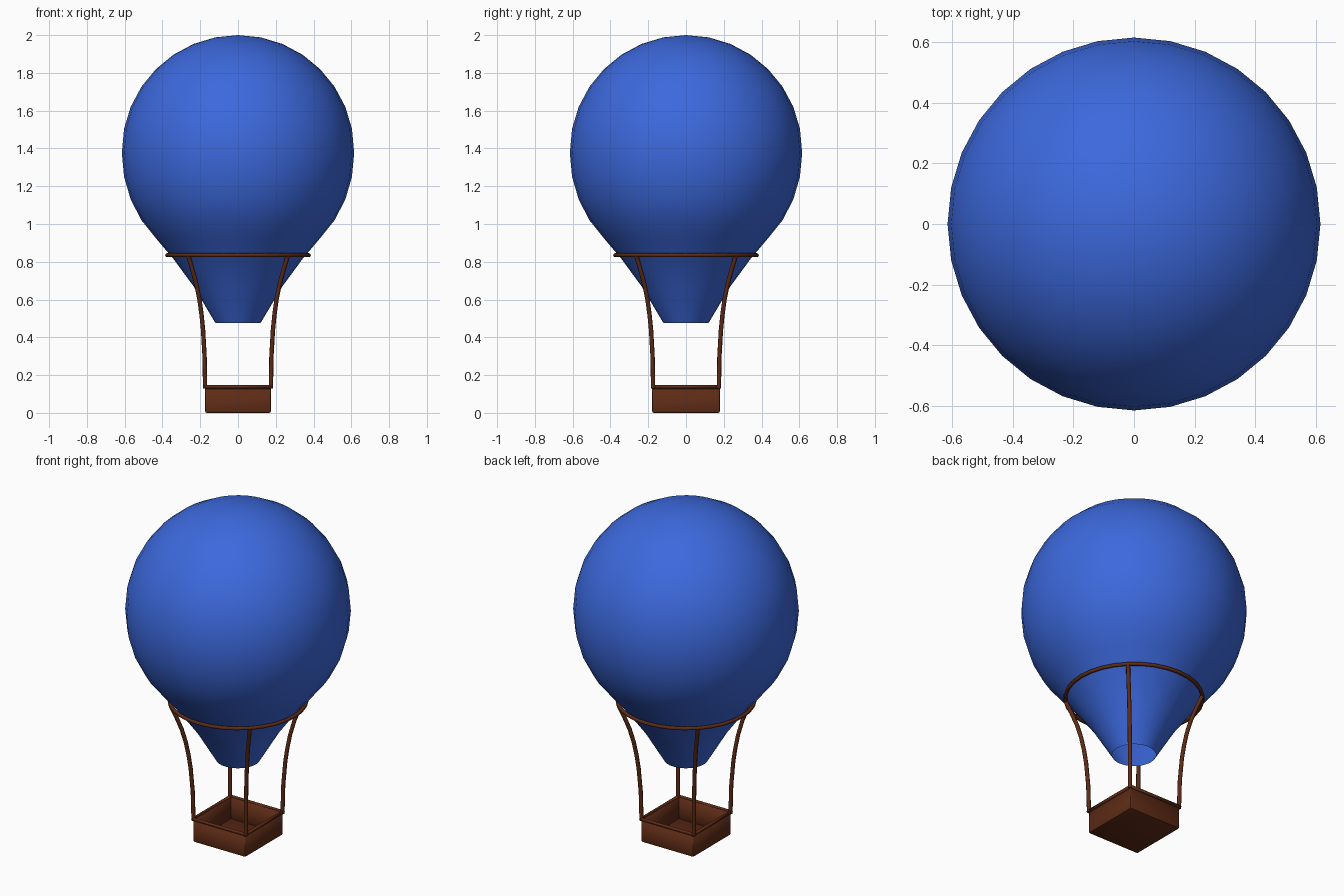
import bpy, bmesh
from math import sin, cos, pi, radians

if "Cube" in bpy.data.objects:
    bpy.data.objects.remove(bpy.data.objects["Cube"])


def material(name, rgb):
    m = bpy.data.materials.new(name)
    m.diffuse_color = (*rgb, 1)
    m.use_nodes = True
    m.node_tree.nodes["Principled BSDF"].inputs["Base Color"].default_value = m.diffuse_color
    return m


BLUE = material("blue fabric", (0.045, 0.14, 0.72))
BROWN = material("brown wicker", (0.11, 0.024, 0.008))


def add_bmesh(name, bm, mat, smooth_angle=180):
    bmesh.ops.recalc_face_normals(bm, faces=bm.faces)
    mesh = bpy.data.meshes.new(name)
    bm.to_mesh(mesh)
    bm.free()
    ob = bpy.data.objects.new(name, mesh)
    bpy.context.collection.objects.link(ob)
    mesh.materials.append(mat)
    bpy.ops.object.select_all(action='DESELECT')
    ob.select_set(True)
    bpy.context.view_layer.objects.active = ob
    bpy.ops.object.shade_smooth_by_angle(angle=radians(smooth_angle))
    return ob


def tube(name, points, radius, mat, cyclic=False, spline_type='POLY'):
    cu = bpy.data.curves.new(name, 'CURVE')
    cu.dimensions = '3D'
    cu.bevel_depth = radius
    cu.bevel_resolution = 2
    cu.use_fill_caps = True
    sp = cu.splines.new(spline_type)
    pts = sp.points
    pts.add(len(points) - 1)
    for p, co in zip(pts, points):
        p.co = (*co, 1)
    sp.use_cyclic_u = cyclic
    sp.use_smooth = True
    cu.materials.append(mat)
    ob = bpy.data.objects.new(name, cu)
    bpy.context.collection.objects.link(ob)
    return ob


# Envelope: a 32-sided sphere whose lower half is pulled down to an open mouth
SIDES, R, CZ = 32, 0.615, 1.385
lower_z = [1.375, 1.25, 1.13, 1.02, 0.925, 0.815, 0.67, 0.477]
profile = []
for i in range(1, 16):
    a = i * pi / 16
    z = CZ + R * cos(a) if i < 8 else lower_z[i - 8]
    profile.append((R * sin(a), z))

bm = bmesh.new()
rings = [[bm.verts.new((r * cos(2 * pi * k / SIDES), r * sin(2 * pi * k / SIDES), z))
          for k in range(SIDES)] for r, z in profile]
top = bm.verts.new((0, 0, 2))
for k in range(SIDES):
    n = (k + 1) % SIDES
    bm.faces.new((top, rings[0][k], rings[0][n]))
    for a, b in zip(rings, rings[1:]):
        bm.faces.new((a[k], b[k], b[n], a[n]))
add_bmesh("envelope", bm, BLUE)

# Load ring around the lower envelope
RING_R, RING_Z = 0.375, 0.835
tube("load_ring", [(RING_R * cos(2 * pi * k / 32), RING_R * sin(2 * pi * k / 32), RING_Z)
                   for k in range(32)], 0.0105, BROWN, cyclic=True)

# Basket: open-topped thin box with softened edges
BX, BY, BH = 0.174, 0.179, 0.138
bm = bmesh.new()
bmesh.ops.create_cube(bm, size=1)
for v in bm.verts:
    v.co = (v.co.x * 2 * BX, v.co.y * 2 * BY, (v.co.z + 0.5) * BH)
bmesh.ops.delete(bm, geom=[f for f in bm.faces if f.normal.z > 0.5], context='FACES_ONLY')
bmesh.ops.bevel(bm, geom=[e for e in bm.edges if not e.is_boundary], offset=0.008,
                segments=2, profile=0.5, affect='EDGES')
basket = add_bmesh("basket", bm, BROWN, 40)
# wall thickness grows inward
walls = basket.modifiers.new("walls", 'SOLIDIFY')
walls.thickness = 0.01
walls.offset = -1

# Basket rim
tube("basket_rim", [(-BX, -BY, BH), (BX, -BY, BH), (BX, BY, BH), (-BX, BY, BH)],
     0.0105, BROWN, cyclic=True)

# Four curved ropes from the basket corners up to the ring
rope = [(0.174, 0.13), (0.177, 0.3), (0.185, 0.44), (0.193, 0.52), (0.204, 0.6),
        (0.220, 0.68), (0.242, 0.76), (0.265, 0.835)]
for sx, xn in ((-1, "left"), (1, "right")):
    for sy, yn in ((-1, "front"), (1, "back")):
        tube(f"{yn}_{xn}_rope", [(sx * r, sy * r, z) for r, z in rope], 0.0115, BROWN)
